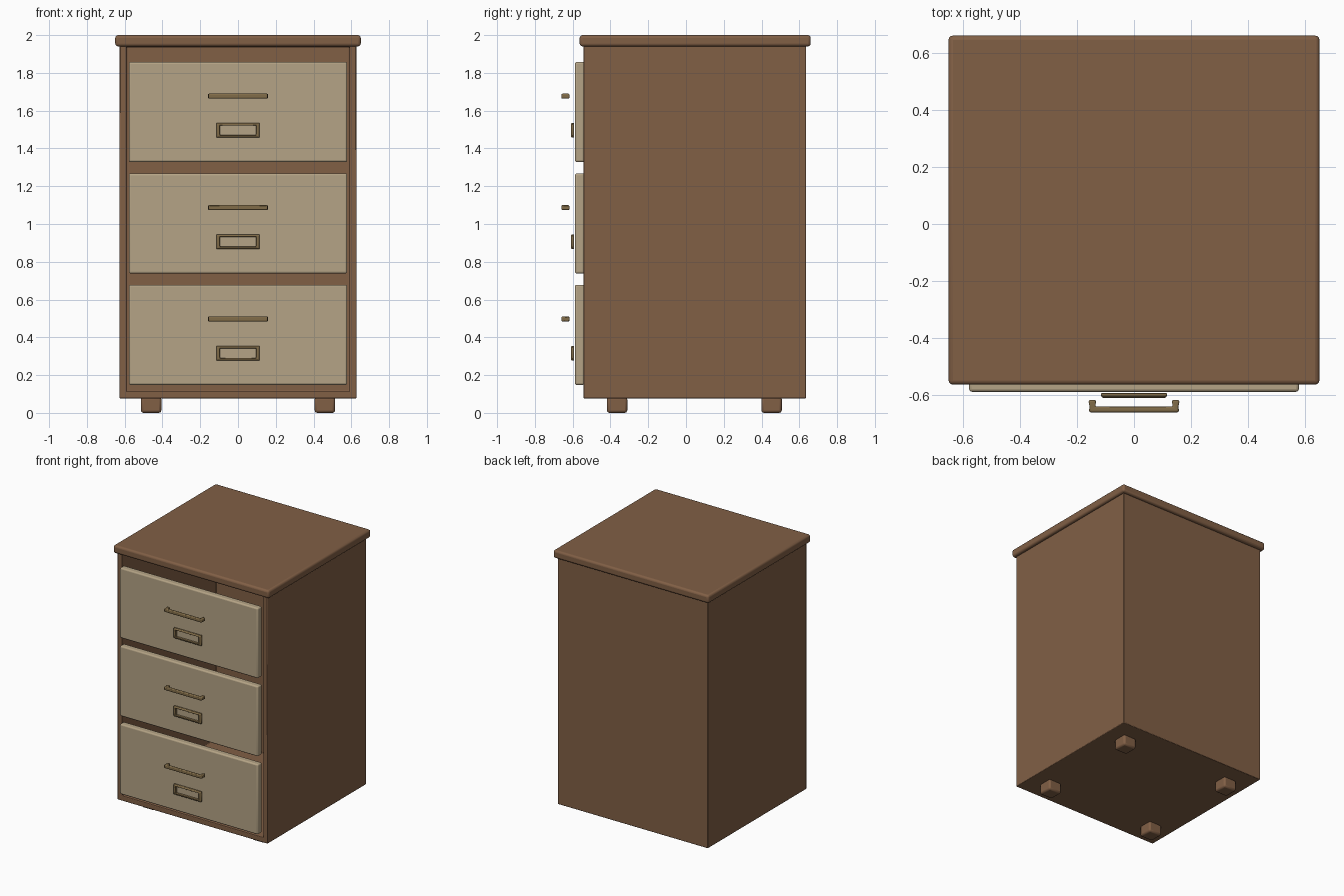
import bpy, bmesh

if "Cube" in bpy.data.objects:
    bpy.data.objects.remove(bpy.data.objects["Cube"])


def material(name, rgb):
    m = bpy.data.materials.new(name)
    m.diffuse_color = (*rgb, 1)
    m.use_nodes = True
    m.node_tree.nodes["Principled BSDF"].inputs["Base Color"].default_value = m.diffuse_color
    return m


WOOD = material("brown wood", (0.22, 0.115, 0.06))
TAN = material("tan drawer front", (0.462, 0.371, 0.238))
BRASS = material("aged brass", (0.22, 0.15, 0.065))


def finish(name, bm, mat, bevel, segments=2):
    bmesh.ops.recalc_face_normals(bm, faces=bm.faces)
    me = bpy.data.meshes.new(name)
    bm.to_mesh(me)
    bm.free()
    ob = bpy.data.objects.new(name, me)
    bpy.context.collection.objects.link(ob)
    me.materials.append(mat)
    mod = ob.modifiers.new("bevel", 'BEVEL')
    mod.width, mod.segments = bevel, segments
    bpy.ops.object.select_all(action='DESELECT')
    ob.select_set(True)
    bpy.context.view_layer.objects.active = ob
    bpy.ops.object.shade_smooth_by_angle()
    return ob


def box_mesh(x0, x1, y0, y1, z0, z1):
    bm = bmesh.new()
    bmesh.ops.create_cube(bm, size=1)
    for v in bm.verts:
        v.co = (x1 if v.co.x > 0 else x0, y1 if v.co.y > 0 else y0, z1 if v.co.z > 0 else z0)
    return bm


# Hollow carcass, open at the front
bm = box_mesh(-0.627, 0.627, -0.543, 0.635, 0.077, 1.945)
front = min(bm.faces, key=lambda f: f.calc_center_median().y)
bmesh.ops.inset_region(bm, faces=[front], thickness=0.052)
for v in front.verts:
    if v.co.z > 1:
        v.co.z = 1.937
res = bmesh.ops.extrude_face_region(bm, geom=[front])
for v in [g for g in res["geom"] if isinstance(g, bmesh.types.BMVert)]:
    v.co.y = 0.583
if front.is_valid:
    bmesh.ops.delete(bm, geom=[front], context='FACES_ONLY')
finish("carcass", bm, WOOD, 0.004)

# Overhanging top
finish("top_slab", box_mesh(-0.65, 0.65, -0.563, 0.66, 1.94, 2.0), WOOD, 0.015, 3)

# Feet
for sx in (-1, 1):
    for y in (-0.365, 0.453):
        x = sx * 0.46
        finish("foot", box_mesh(x - 0.054, x + 0.054, y - 0.054, y + 0.054, 0, 0.085), WOOD, 0.013)


# U-shaped pull, outlined from above and given height
def pull(zc):
    half = [(0.158, -0.66), (0.156, -0.64), (0.160, -0.617), (0.132, -0.617), (0.136, -0.64)]
    outline = half + [(-x, y) for x, y in reversed(half)]
    bm = bmesh.new()
    face = bm.faces.new([bm.verts.new((x, y, zc - 0.013)) for x, y in outline])
    res = bmesh.ops.extrude_face_region(bm, geom=[face])
    bmesh.ops.translate(bm, vec=(0, 0, 0.026),
                        verts=[g for g in res["geom"] if isinstance(g, bmesh.types.BMVert)])
    finish("drawer_pull", bm, BRASS, 0.006)


# Rectangular label frame with a see-through window
def label_frame(zc):
    bm = bmesh.new()
    loops = []
    for w, h, y in ((0.115, 0.039, -0.592), (0.115, 0.039, -0.604), (0.108, 0.032, -0.61),
                    (0.098, 0.026, -0.61), (0.094, 0.024, -0.592)):
        loops.append([bm.verts.new((sx * w, y, zc + sz * h))
                      for sx, sz in ((-1, -1), (1, -1), (1, 1), (-1, 1))])
    for a, b in zip(loops, loops[1:] + loops[:1]):
        for i in range(4):
            j = (i + 1) % 4
            bm.faces.new((a[i], a[j], b[j], b[i]))
    finish("label_frame", bm, BRASS, 0.002, 1)


# Three drawers
for i in range(3):
    z = 0.148 + 0.59 * i
    finish("drawer_front", box_mesh(-0.578, 0.578, -0.588, -0.538, z, z + 0.53), TAN, 0.01, 3)
    pull(z + 0.349)
    label_frame(z + 0.168)
